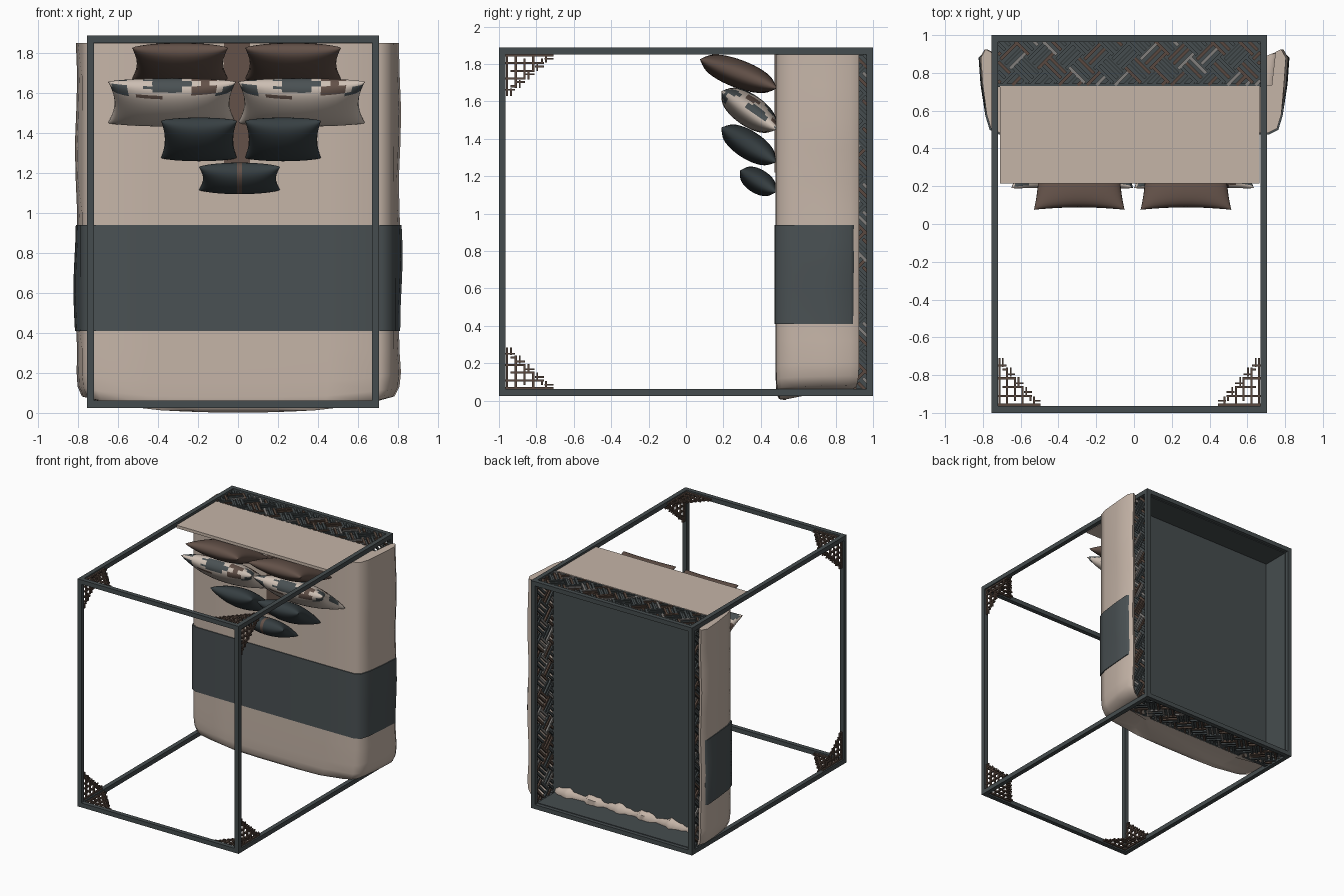
import bpy, bmesh, math, random
from mathutils import Vector as V

if "Cube" in bpy.data.objects:
    bpy.data.objects.remove(bpy.data.objects["Cube"])
random.seed(4)

def mat(name, c):
    m = bpy.data.materials.new(name)
    m.diffuse_color = (*c, 1)
    m.use_nodes = True
    m.node_tree.nodes["Principled BSDF"].inputs["Base Color"].default_value = m.diffuse_color
    return m

SLATE = mat("slate wood", (0.060, 0.073, 0.077))
RUN = mat("slate cloth", (0.068, 0.082, 0.087))
DARK = mat("dark slate cloth", (0.038, 0.050, 0.055))
BEIGE = mat("beige linen", (0.56, 0.46, 0.39))
CREAM = mat("cream cloth", (0.62, 0.53, 0.46))
BROWN = mat("brown cloth", (0.125, 0.083, 0.066))
WOOD = mat("brown wood", (0.10, 0.066, 0.05))
GREY = mat("pale grey wood", (0.22, 0.21, 0.20))

def finish(name, bm, mats, smooth=None):
    bmesh.ops.recalc_face_normals(bm, faces=bm.faces)
    me = bpy.data.meshes.new(name)
    bm.to_mesh(me)
    bm.free()
    for m in mats:
        me.materials.append(m)
    ob = bpy.data.objects.new(name, me)
    bpy.context.collection.objects.link(ob)
    if smooth:
        bpy.ops.object.select_all(action='DESELECT')
        ob.select_set(True)
        bpy.context.view_layer.objects.active = ob
        bpy.ops.object.shade_smooth_by_angle(angle=math.radians(smooth))
    return ob

def add_box(bm, lo, hi):
    vs = bmesh.ops.create_cube(bm, size=1)['verts']
    for v in vs:
        v.co = V([(a + b) / 2 + c * (b - a) for a, b, c in zip(lo, hi, v.co)])

def box(name, lo, hi, m):
    bm = bmesh.new()
    add_box(bm, lo, hi)
    return finish(name, bm, [m])

def bar(bm, p, q, n, w, t, mi=0):
    """Flat bar from p to q, w wide, t deep along n."""
    s = (q - p).cross(n).normalized() * w / 2
    d = n * t / 2
    vs = [bm.verts.new(e + a * s + b * d) for e in (p, q) for a, b in ((-1, -1), (1, -1), (1, 1), (-1, 1))]
    fs = [(0, 1, 2, 3), (4, 5, 6, 7)] + [(i, (i + 1) % 4, (i + 1) % 4 + 4, i + 4) for i in range(4)]
    for f in fs:
        bm.faces.new([vs[i] for i in f]).material_index = mi

# four-poster frame: the twelve edges of a box
X0, X1, Z0, Z1, T = -0.755, 0.705, 0.025, 1.888, 0.036
bm = bmesh.new()
for y in (-1, 1 - T):
    for z in (Z0, Z1 - T):
        add_box(bm, (X0, y, z), (X1, y + T, z + T))
    for x in (X0, X1 - T):
        add_box(bm, (x, y, Z0), (x + T, y + T, Z1))
for x in (X0, X1 - T):
    for z in (Z0, Z1 - T):
        add_box(bm, (x, -1, z), (x + T, 1, z + T))
finish("bed_frame", bm, [SLATE])

# stepped fretwork brackets at the canopy corners
bm = bmesh.new()
C, XS, ZS = 0.052, ((X0 + T, 1), (X1 - T, -1)), ((Z0 + T, 1), (Z1 - T, -1))
def bracket(o, a, b):
    n = a.cross(b).normalized()
    for i in range(5):
        L = (5, 4, 3, 2, 1)[i] * C
        for d, e in ((a, b), (b, a)):
            s = 0 if i % 2 else (0.5 * C if i else 0)
            bar(bm, o + e * (i + 0.15) * C * 0.9 + d * s, o + e * (i + 0.15) * C * 0.9 + d * L * 0.98, n, 0.011, 0.014)
            bar(bm, o + e * (i + 0.6) * C * 0.9 + d * (L - C), o + e * (i + 0.6) * C * 0.9 + d * L * 0.98, n, 0.009, 0.012)
for x, sx in XS:
    for z, sz in ZS:
        o, ya = V((x, -1 + T, z)), V((0, 1, 0))
        bracket(o - V((sx * T / 2, 0, 0)), ya, V((0, 0, sz * 0.88)))
        bracket(o - V((0, 0, sz * T / 2)), ya, V((sx * 0.88, 0, 0)))
finish("corner_brackets", bm, [WOOD])

# woven lattice side panels of the base
def clip(p, q, W, H):
    t0, t1 = 0.0, 1.0
    for a, d, m in ((p[0], q[0] - p[0], W), (p[1], q[1] - p[1], H)):
        ta, tb = sorted((-a / d, (m - a) / d))
        t0, t1 = max(t0, ta), min(t1, tb)
    if t1 - t0 < 0.08:
        return None
    return [(p[0] + (q[0] - p[0]) * t, p[1] + (q[1] - p[1]) * t) for t in (t0, t1)]

def lattice(name, o, ud, vd, W, H, s=0.105):
    bm = bmesh.new()
    n, r, N = ud.cross(vd), math.sqrt(0.5), int((W + H) / s) + 2
    for i in range(-1, N):
        for j in range(-N, N):
            for k in range(3):
                off = s * (k + 0.5) / 3
                if (i + j) % 2:
                    A, B = (i * s, j * s + off), (i * s + s * 1.1, j * s + off)
                else:
                    A, B = (i * s + off, j * s), (i * s + off, j * s + s * 1.1)
                seg = clip(*[((a - b) * r, (a + b) * r) for a, b in (A, B)], W, H)
                if seg:
                    P, Q = [o + ud * u + vd * v for u, v in seg]
                    bar(bm, P, Q, n, 0.017, random.uniform(0.012, 0.02), random.choice((0, 0, 0, 1, 1, 2)))
    finish(name, bm, [SLATE, WOOD, GREY])

ex, ey, ez = V((1, 0, 0)), V((0, 1, 0)), V((0, 0, 1))
for nm, z, zb in (("head", 1.868, 1.85), ("foot", 0.045, 0.062)):
    lattice(nm + "_lattice", V((X0 + T, 0.735, z)), ex, ey, 1.388, 0.235)
    box(nm + "_backing", (X0 + T, 0.735, zb - 0.004), (X1 - T, 0.97, zb + 0.004), SLATE)
for nm, x in (("left", -0.737), ("right", 0.687)):
    lattice(nm + "_lattice", V((x, 0.735, 0.06)), ez, ey, 1.79, 0.235)
box("left_backing", (-0.722, 0.735, 0.05), (-0.715, 0.97, 1.86), SLATE)

# platform and headboard
box("bed_platform", (-0.74, 0.725, 0.04), (0.69, 0.745, 1.87), SLATE)
box("headboard", (-0.71, 0.215, 1.852), (0.664, 0.73, 1.876), BEIGE)

# draped cloths: one closed cross-section lofted along z
HALF = [(0.735, 0.735), (0.755, 0.91), (0.785, 0.925), (0.81, 0.88), (0.80, 0.74),
        (0.78, 0.58), (0.757, 0.505), (0.71, 0.482), (0.45, 0.48), (0.2, 0.479)]
def drape(name, rings, grow, m, hem=0.925):
    bm = bmesh.new()
    sec = HALF + [(-x, y) for x, y in reversed(HALF)]
    prev = None
    for z, k in rings:
        row = []
        for x, y in sec:
            px = x * k + math.copysign(grow, x)
            py = 0.62 + (min(y, hem) - 0.62) * k - (grow if y < 0.6 else 0)
            if y > 0.6:
                px += 0.006 * math.sin(z * 9 + x)
            lift = 0.05 * abs(x / 0.8) ** 4 if z < 0.3 else 0
            row.append(bm.verts.new((px, py, z + lift)))
        n = len(row)
        if prev:
            for i in range(n):
                bm.faces.new((prev[i], prev[(i + 1) % n], row[(i + 1) % n], row[i]))
        else:
            bm.faces.new(row)
        prev = row
    bm.faces.new(prev)
    finish(name, bm, [m], 50)

drape("blanket", [(0.002, 0.6), (0.008, 0.86), (0.03, 0.96), (0.08, 0.99)] + [(0.15 + 0.17 * i, 1) for i in range(11)], 0, BEIGE)
drape("bed_runner", [(0.41 + 0.0883 * i, 1) for i in range(7)], 0.007, RUN, 0.905)

# rumpled blanket hem tucked under the foot of the platform
bm = bmesh.new()
prev = None
for i in range(41):
    x = -0.70 + 1.36 * i / 40
    w = 0.015 * math.sin(i * 0.9) + 0.008 * math.sin(i * 2.3)
    row = [bm.verts.new(c) for c in ((x, 0.748, 0.12 + w), (x, 0.775 + w, 0.10 + w), (x, 0.775 + w, 0.07))]
    if prev:
        for j in (0, 1):
            bm.faces.new((prev[j], prev[j + 1], row[j + 1], row[j]))
    prev = row
finish("blanket_hem", bm, [BEIGE], 60)

# brown throw behind the cushions
box("brown_throw", (-0.07, 0.472, 1.22), (0.06, 0.48, 1.85), BROWN)

# pillows: pinched corners, inflated both sides; lo and hi are (y, z) ends
def pillow(name, x0, x1, lo, hi, thick, mats, rule=None, N=20):
    bm = bmesh.new()
    c = V(((x0 + x1) / 2, (lo[0] + hi[0]) / 2, (lo[1] + hi[1]) / 2))
    d = V((0, hi[0] - lo[0], hi[1] - lo[1])) / 2
    n = V((0, -d.z, d.y)).normalized()
    w = (x1 - x0) / 2
    for side in (1, -1):
        g = {}
        for i in range(N + 1):
            for j in range(N + 1):
                u, v = -math.cos(math.pi * i / N), -math.cos(math.pi * j / N)
                h = thick / 2 * (max(0, (1 - u * u) * (1 - v * v))) ** 0.42
                g[i, j] = bm.verts.new(c + ex * w * u * (1 - 0.10 * (1 - v * v)) + d * v * (1 - 0.08 * (1 - u * u)) + n * h * side)
        for i in range(N):
            for j in range(N):
                f = bm.faces.new((g[i, j], g[i + 1, j], g[i + 1, j + 1], g[i, j + 1]))
                if rule:
                    f.material_index = rule(2 * (i + 0.5) / N - 1, 2 * (j + 0.5) / N - 1, side)
    bmesh.ops.remove_doubles(bm, verts=bm.verts, dist=0.0004)
    finish(name, bm, mats, 60)

def patches(u, v, side):
    if side > 0 and v < 0.55:
        return 0
    s = math.sin(u * 9 + 2 * v) + math.sin(v * 8 - u * 4)
    return 1 if s > 0.45 else (2 if s < -1.0 else 0)

def stripe(u, v, side):
    return 1 if abs(u) < 0.06 else 0

for nm, a, b in (("left", -0.53, -0.05), ("right", 0.035, 0.515)):
    pillow(nm + "_brown_pillow", a, b, (0.485, 1.67), (0.075, 1.825), 0.15, [BROWN])
for nm, a, b in (("left", -0.65, -0.01), ("right", 0.0, 0.635)):
    pillow(nm + "_patterned_pillow", a, b, (0.485, 1.45), (0.19, 1.655), 0.17, [CREAM, RUN, BROWN], patches)
for nm, a, b in (("left", -0.385, -0.005), ("right", 0.035, 0.415)):
    pillow(nm + "_slate_pillow", a, b, (0.48, 1.275), (0.19, 1.46), 0.15, [DARK])
pillow("small_front_cushion", -0.195, 0.21, (0.48, 1.115), (0.29, 1.23), 0.13, [DARK, BROWN], stripe, 25)
